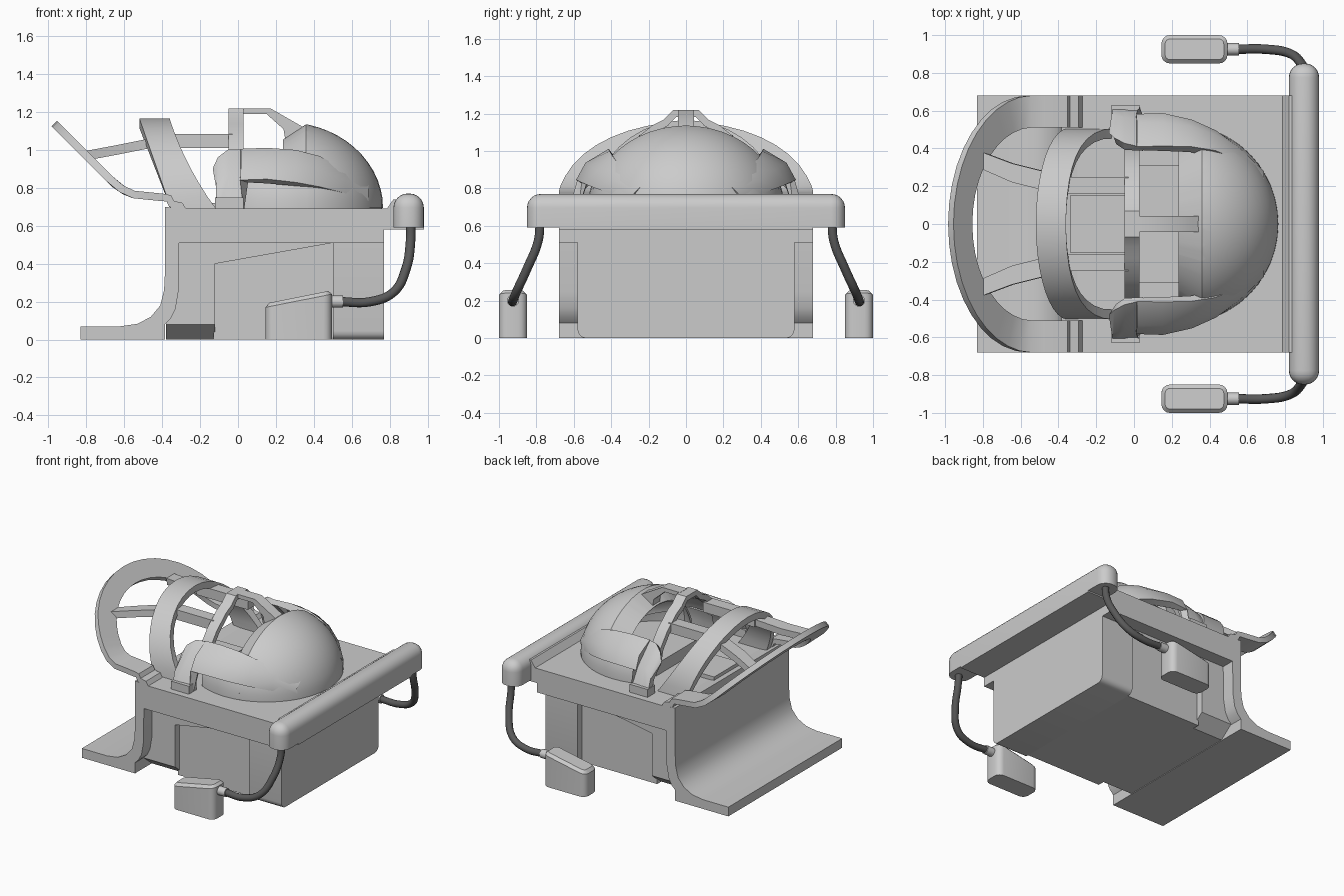
import bpy, bmesh, math
from mathutils import Vector

if "Cube" in bpy.data.objects:
    bpy.data.objects.remove(bpy.data.objects["Cube"])

def finish(name, bm, solid=0, angle=35):
    bmesh.ops.recalc_face_normals(bm, faces=bm.faces)
    me = bpy.data.meshes.new(name)
    bm.to_mesh(me)
    bm.free()
    ob = bpy.data.objects.new(name, me)
    bpy.context.collection.objects.link(ob)
    bpy.ops.object.select_all(action='DESELECT')
    bpy.context.view_layer.objects.active = ob
    ob.select_set(True)
    if solid:
        m = ob.modifiers.new("thickness", 'SOLIDIFY')
        m.thickness, m.offset = solid, 0
        bpy.ops.object.modifier_apply(modifier=m.name)
    bpy.ops.object.shade_smooth_by_angle(angle=math.radians(angle))
    return ob

def profile(name, pts, y0, y1, **kw):
    """Extrude an x/z outline along y."""
    bm = bmesh.new()
    a = [bm.verts.new((x, y0, z)) for x, z in pts]
    b = [bm.verts.new((x, y1, z)) for x, z in pts]
    bm.faces.new(a)
    bm.faces.new(b[::-1])
    for i in range(len(pts)):
        j = (i + 1) % len(pts)
        bm.faces.new((a[i], b[i], b[j], a[j]))
    return finish(name, bm, **kw)

def box(name, x0, x1, y0, y1, z0, z1, **kw):
    return profile(name, [(x0, z0), (x1, z0), (x1, z1), (x0, z1)], y0, y1, **kw)

def strip(name, rows, solid, **kw):
    """Thick band through rows of points."""
    bm = bmesh.new()
    vs = [[bm.verts.new(p) for p in r] for r in rows]
    for r, q in zip(vs, vs[1:]):
        for i in range(len(r) - 1):
            bm.faces.new((r[i], q[i], q[i + 1], r[i + 1]))
    return finish(name, bm, solid=solid, **kw)

def cube(cx, cy, cz, sx, sy, sz):
    bm = bmesh.new()
    bmesh.ops.create_cube(bm, size=1)
    for v in bm.verts:
        v.co = Vector((cx + v.co.x * sx, cy + v.co.y * sy, cz + v.co.z * sz))
    return bm

def lerp_table(t, x):
    for (a, u), (b, v) in zip(t, t[1:]):
        if x <= b:
            return u + (v - u) * (x - a) / (b - a)
    return t[-1][1]

# front apron curving up into the front wall
profile("front_apron", [(-.83, 0), (-.83, .07), (-.62, .07), (-.53, .083), (-.46, .12), (-.41, .18),
        (-.39, .26), (-.385, .36), (-.385, .70), (-.30, .69), (-.31, .55), (-.315, .25), (-.33, .16),
        (-.355, .11), (-.385, .08), (-.385, 0)], -.68, .68)

# deck and lower body
profile("deck", [(-.38, .51), (.77, .51), (.77, .58), (.90, .58), (.90, .74), (.82, .74), (.785, .69), (-.38, .69)],
        -.68, .68)
bm = cube(.635, 0, .275, .27, 1.16, .55)
low = [e for e in bm.edges if abs(e.verts[0].co.x - e.verts[1].co.x) > .1 and e.verts[0].co.z < .1]
bmesh.ops.bevel(bm, geom=low, offset=.045, segments=4, profile=.5, affect='EDGES')
finish("body_rear", bm)
box("body_middle", -.13, .51, -.53, .53, 0, .52)
bm = cube(-.25, 0, .30, .26, 1.16, .44)
low = [f for f in bm.faces if f.calc_center_median().z < .1]
ext = bmesh.ops.extrude_face_region(bm, geom=low)
for v in ext["geom"]:
    if isinstance(v, bmesh.types.BMVert):
        v.co.z, v.co.y = 0, math.copysign(.48, v.co.y)
finish("body_front", bm)
for s in (-1, 1):
    profile("recess_lintel", [(-.12, .4), (.5, .51), (.5, .52), (-.12, .52)], s * .5, s * .58)

# rear bumper bar, rounded on top and at the ends
bm = cube(.9, 0, .68, .16, 1.70, .18)
up = [e for e in bm.edges if max(v.co.z for v in e.verts) > .7]
bmesh.ops.bevel(bm, geom=up, offset=.074, segments=6, profile=.5, affect='EDGES')
finish("bumper", bm)
box("bumper_plate", .82, .98, -.68, .68, .58, .61)

# tilted front ring with stepped ends
heights = [(-.985, 1.155), (-.65, .82), (-.6, .785), (-.55, .765), (-.4, .75), (-.365, .745), (-.35, .715),
           (-.305, .705), (-.285, .67)]
plan = [((x, .68), (x, .51)) for x in (-.285, -.305, -.35, -.365, -.4, -.48)]
arc = []
for i in range(21):
    a = math.pi * i / 20
    c, s = math.cos(a), math.sin(a)
    arc.append(((-.55 - .42 * s, .68 * c), (-.55 - .32 * s, .51 * c)))
plan = plan + arc + [tuple((x, -y) for x, y in r) for r in plan[::-1]]
strip("front_ring", [[(x, y, lerp_table(heights, x)) for x, y in r] for r in plan], .04, angle=25)

# broad hoop behind the ring, widening towards its feet
rows = []
for i in range(21):
    t = -math.pi / 2 + math.pi * i / 20
    k = 1 - math.cos(t)
    y, z = .48 * math.sin(t), .68 + .46 * math.cos(t)
    rows.append([(-.52 + .17 * k, y, z), (-.36 + .15 * k + .10 * k * k, y, z)])
strip("hoop", rows, .05, angle=25)

# spokes and rails joining ring, hoop and roll bar
for s in (-1, 1):
    strip("spoke", [[(-.80, s * .38, .97), (-.80, s * .29, .97)], [(-.64, s * .32, 1.0), (-.64, s * .22, 1.0)],
                    [(-.44, s * .27, 1.04), (-.44, s * .17, 1.04)]], .05)
    box("rail", -.46, -.03, s * .16, s * .25, 1.01, 1.085)

# roll bar with raised centre
half = [(.39, .82), (.36, .93), (.28, 1.03), (.17, 1.12), (.11, 1.15), (.06, 1.2)]
path = half + [(-y, z) for y, z in half[::-1]]
strip("roll_bar", [[(-.05, y, z), (.03, y, z)] for y, z in path], .04)
profile("roof_arm", [(.02, 1.22), (.17, 1.22), (.31, 1.14), (.38, 1.10), (.25, 1.05), (.24, 1.11), (.15, 1.19),
                     (.02, 1.19)], -.042, .042)

def dome_mesh(cuts):
    bm = bmesh.new()
    bmesh.ops.create_uvsphere(bm, u_segments=48, v_segments=28, radius=1)
    for v in bm.verts:
        v.co = Vector((.25 + .51 * v.co.x, .52 * v.co.y, .69 + .45 * v.co.z))
    for co, no in cuts:
        bmesh.ops.bisect_plane(bm, geom=bm.verts[:] + bm.edges[:] + bm.faces[:], plane_co=co, plane_no=no,
                               clear_inner=True)
    return bm

# rear dome with an inward sloping rim
bm = dome_mesh([((0, 0, .69), (0, 0, 1)), ((.36, 0, 0), (1, 0, 0))])
rim = [e for e in bm.edges if all(abs(v.co.x - .36) < 1e-4 for v in e.verts)]
ext = bmesh.ops.extrude_edge_only(bm, edges=rim)
for v in ext["geom"]:
    if isinstance(v, bmesh.types.BMVert):
        v.co = Vector((.24, v.co.y * .82, .69 + (v.co.z - .69) * .82))
finish("rear_dome", bm, solid=.012, angle=30)

# low skirt continuing the dome forward
bm = dome_mesh([((0, 0, .69), (0, 0, 1)), ((0, 0, .83), (0, 0, -1)), ((.03, 0, 0), (1, 0, 0)),
                ((.365, 0, 0), (-1, 0, 0))])
finish("dome_skirt", bm, solid=.012)

# side guards with front legs: x, lower y z, upper y z
guard = [(-.115, .60, .69, .47, .89), (-.10, .60, .69, .44, .945), (-.05, .60, .69, .41, .985),
         (.03, .60, .69, .40, .99), (.032, .57, .835, .40, .99), (.15, .565, .835, .40, .99),
         (.3, .53, .82, .395, .98), (.42, .475, .80, .375, .95), (.55, .385, .77, .32, .88),
         (.67, .255, .73, .225, .80)]
for s in (-1, 1):
    rows = [[(x, s * y0, z0), (x, s * (y0 * .6 + y1 * .4 + .02), z0 * .45 + z1 * .55), (x, s * y1, z1)]
            for x, y0, z0, y1, z1 in guard]
    strip("side_guard", rows, .05, angle=40)
    box("guard_foot", -.12, .03, s * .54, s * .63, .68, .75)

# cockpit seat parts
box("seat", -.34, -.05, -.15, .15, .68, .72)
box("seat_back", .03, .24, -.31, .31, .68, .78)

# hanging cables with end pods
dark = bpy.data.materials.new("dark_cable")
dark.diffuse_color = (.1, .1, .1, 1)
dark.use_nodes = True
dark.node_tree.nodes["Principled BSDF"].inputs["Base Color"].default_value = dark.diffuse_color
for s in (-1, 1):
    cu = bpy.data.curves.new("cable", 'CURVE')
    cu.dimensions, cu.bevel_depth, cu.bevel_resolution, cu.resolution_u = '3D', .025, 3, 6
    pts = [(.91, .78, .62), (.91, .79, .52), (.885, .85, .37), (.82, .905, .25), (.70, .925, .20), (.53, .925, .20)]
    sp = cu.splines.new('BEZIER')
    sp.bezier_points.add(len(pts) - 1)
    for p, (x, y, z) in zip(sp.bezier_points, pts):
        p.co = (x, s * y, z)
        p.handle_left_type = p.handle_right_type = 'AUTO'
    cu.materials.append(dark)
    bpy.context.collection.objects.link(bpy.data.objects.new("cable", cu))
    bpy.ops.mesh.primitive_cylinder_add(vertices=20, radius=.032, depth=.08, location=(.515, s * .925, .20),
                                        rotation=(0, math.pi / 2, 0))
    bpy.context.object.name = "cable_socket"
    bpy.ops.object.shade_smooth_by_angle(angle=math.radians(35))
    # pod: rounded upright edges, slanted top with chamfer
    bm = cube(.32, s * .925, .13, .35, .15, .26)
    for v in bm.verts:
        if v.co.z > .1 and v.co.x < .3:
            v.co.z = .19
    up = [e for e in bm.edges if abs(e.verts[0].co.z - e.verts[1].co.z) > .1]
    bmesh.ops.bevel(bm, geom=up, offset=.045, segments=4, profile=.5, affect='EDGES')
    top = [e for e in bm.edges if all(v.co.z > .1 for v in e.verts)]
    bmesh.ops.bevel(bm, geom=top, offset=.02, segments=1, profile=.5, affect='EDGES')
    finish("end_pod", bm)
